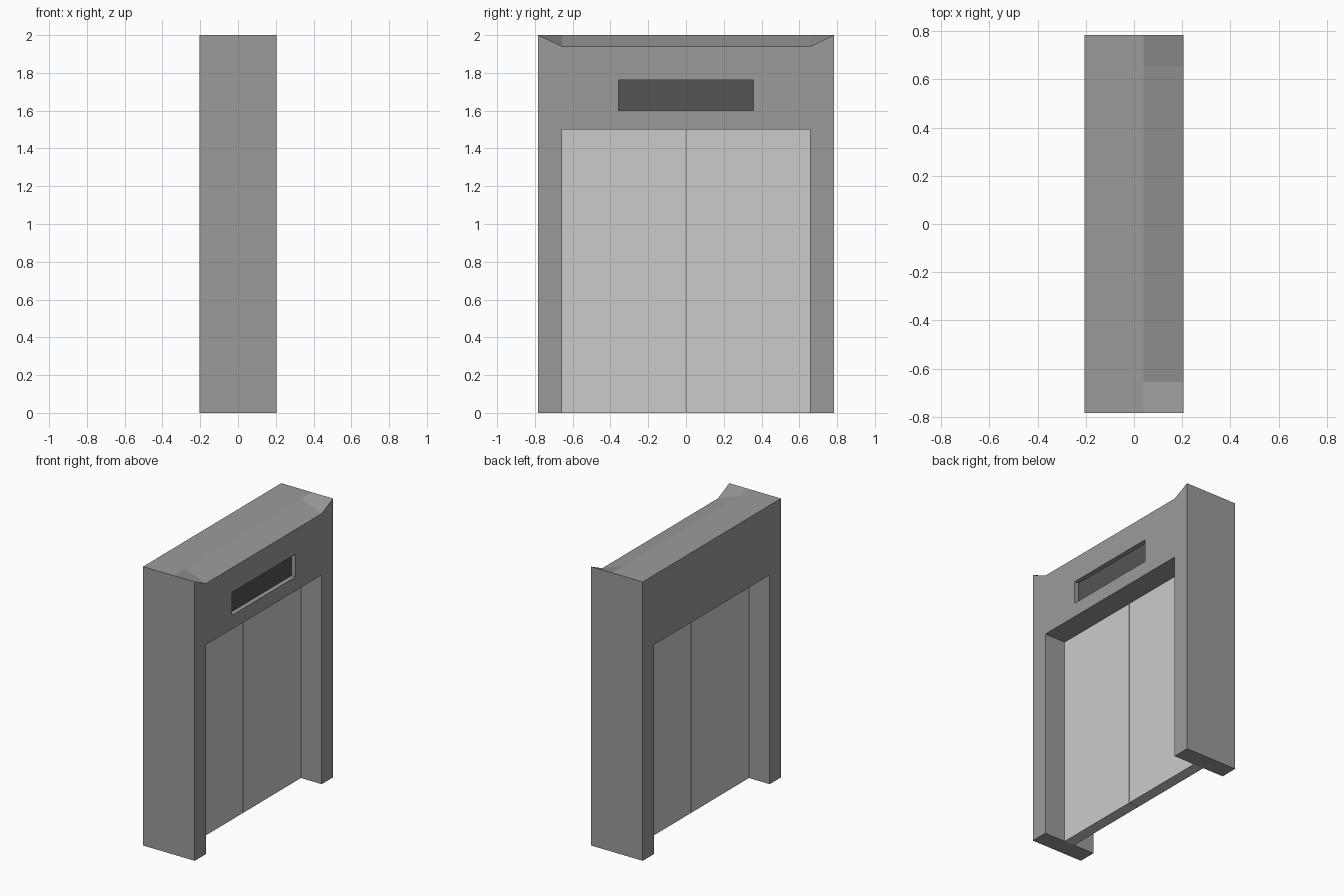
import bpy, bmesh

if "Cube" in bpy.data.objects:
    bpy.data.objects.remove(bpy.data.objects["Cube"])

W, D, H = 0.783, 0.205, 2.0        # half width (y), half depth (x), height
OPEN_W, OPEN_H = 0.656, 1.5        # half width and height of the doorway
DOOR = 0.04                        # half thickness of the doors
LIP = 1.94                         # height of the lowered front top edge
FLOOR_X = D - 0.032                # back of the display recess


def material(name, v):
    m = bpy.data.materials.new(name)
    m.diffuse_color = (v, v, v, 1)
    m.use_nodes = True
    m.node_tree.nodes["Principled BSDF"].inputs["Base Color"].default_value = m.diffuse_color
    return m


def finish(name, bm, *mats):
    bmesh.ops.recalc_face_normals(bm, faces=bm.faces)
    me = bpy.data.meshes.new(name)
    bm.to_mesh(me)
    bm.free()
    for m in mats:
        me.materials.append(m)
    ob = bpy.data.objects.new(name, me)
    bpy.context.collection.objects.link(ob)
    return ob


def box(name, lo, hi, *mats):
    bm = bmesh.new()
    bmesh.ops.create_cube(bm, size=1)
    for v in bm.verts:
        v.co = [a + (b - a) * (c + 0.5) for a, b, c in zip(lo, hi, v.co)]
    return finish(name, bm, *mats)


frame_mat = material("dark_grey", 0.33)
door_mat = material("light_grey", 0.8)
panel_mat = material("near_black", 0.09)


# Frame: doorway outline lofted through three depths, the front one with a dipped top
def outline(x, top):
    half = [(OPEN_W, OPEN_H), (OPEN_W, 0), (W, 0), (W, H), (OPEN_W, top)]
    loop = half + [(-y, z) for y, z in reversed(half)]
    return [(x, y, z) for y, z in loop]


bm = bmesh.new()
rings = [[bm.verts.new(p) for p in outline(x, t)]
         for x, t in ((-D, H), (DOOR, H), (D, LIP))]
for a, b in zip(rings, rings[1:]):
    for i in range(len(a)):
        j = (i + 1) % len(a)
        bm.faces.new((a[i], a[j], b[j], b[i]))
bm.faces.new(rings[0])
bm.faces.new(rings[-1])
frame = finish("door_frame", bm, frame_mat, panel_mat)

# Display recess cut into the header
cutter = box("recess_cutter", (FLOOR_X, -0.358, 1.6), (D + 0.1, 0.358, 1.763), frame_mat)
cutter.hide_render = True
mod = frame.modifiers.new("recess", "BOOLEAN")
mod.operation, mod.object, mod.solver = "DIFFERENCE", cutter, "EXACT"
bpy.context.view_layer.objects.active = frame
bpy.ops.object.modifier_apply(modifier=mod.name)
bpy.data.objects.remove(cutter)

# Dark display on the recess floor
for p in frame.data.polygons:
    on_floor = abs(p.center.x - FLOOR_X) < 1e-3 and abs(p.normal.x) > 0.9
    p.material_index = 1 if on_floor else 0

# Sliding doors with a thin gap between them
GAP = 0.003
box("door_left", (-DOOR, -OPEN_W, 0), (DOOR, -GAP, OPEN_H), door_mat)
box("door_right", (-DOOR, GAP, 0), (DOOR, OPEN_W, OPEN_H), door_mat)
